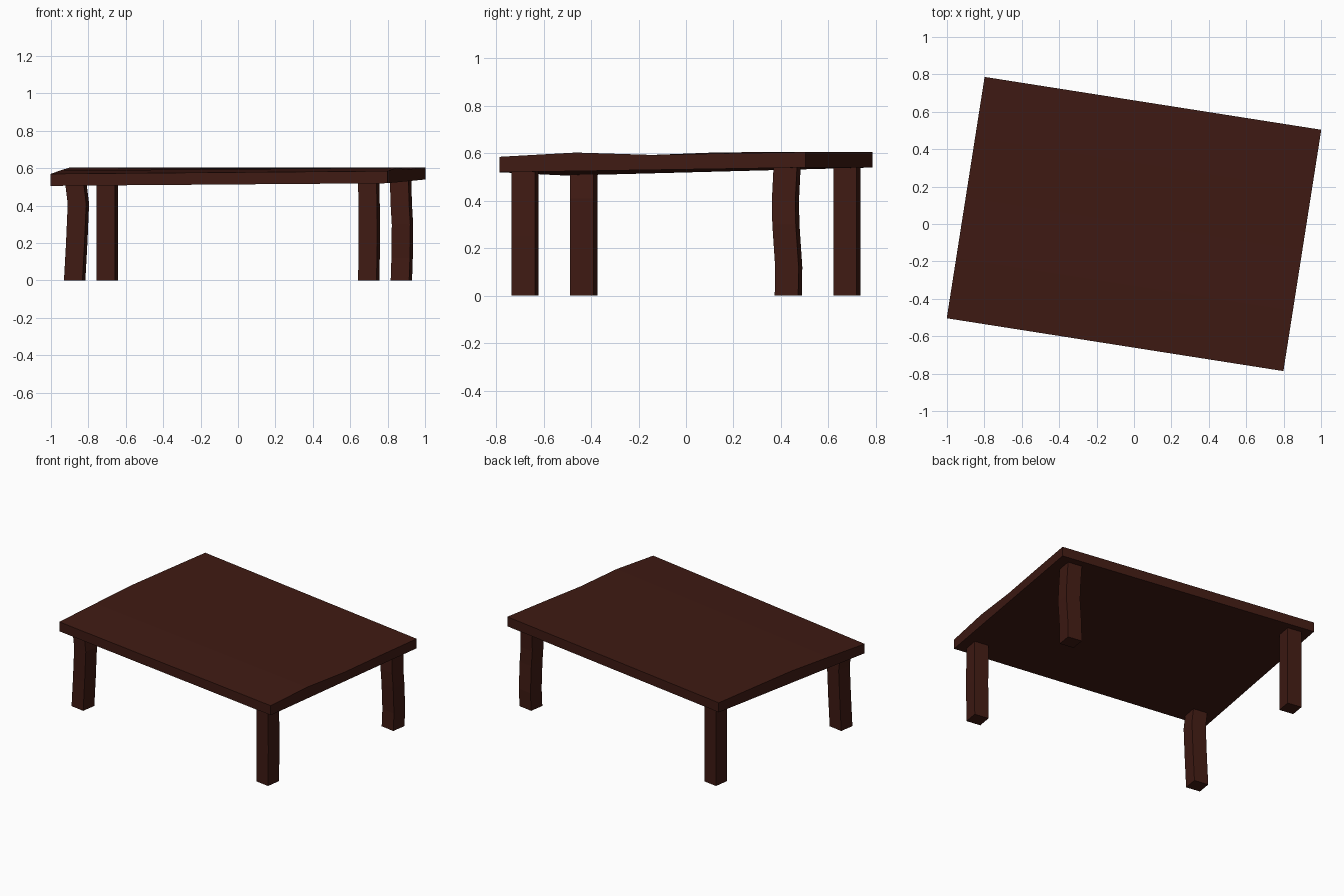
import bpy, bmesh
from math import radians
from mathutils import Matrix, Vector

if "Cube" in bpy.data.objects:
    bpy.data.objects.remove(bpy.data.objects["Cube"])

ROT = Matrix.Rotation(radians(-8.92), 4, 'Z')
HX, HY = 0.911, 0.653      # half size of the table top
LX, LY, LEG = 0.796, 0.561, 0.05   # leg positions and half width

wood = bpy.data.materials.new("dark_wood")
wood.diffuse_color = (0.05, 0.0105, 0.0065, 1)
wood.use_nodes = True
wood.node_tree.nodes["Principled BSDF"].inputs["Base Color"].default_value = wood.diffuse_color


def loft(name, rings):
    """Skin a list of equal-length point rings and cap both ends."""
    bm = bmesh.new()
    vs = [[bm.verts.new(p) for p in r] for r in rings]
    n = len(vs[0])
    for a, b in zip(vs, vs[1:]):
        for i in range(n):
            j = (i + 1) % n
            bm.faces.new((a[i], a[j], b[j], b[i]))
    bm.faces.new(vs[0])
    bm.faces.new(vs[-1])
    bmesh.ops.recalc_face_normals(bm, faces=bm.faces)
    mesh = bpy.data.meshes.new(name)
    bm.to_mesh(mesh)
    bm.free()
    mesh.materials.append(wood)
    ob = bpy.data.objects.new(name, mesh)
    bpy.context.collection.objects.link(ob)
    return ob


# Table top: two warped end profiles, heights listed front to back
def end_profile(x, tops, front_bottom, back_bottom):
    n = len(tops) - 1
    pts = [(x, -HY + 2 * HY * i / n, z) for i, z in enumerate(tops)]
    pts += [(x, HY, back_bottom), (x, -HY, front_bottom)]
    return [ROT @ Vector(p) for p in pts]


loft("table_top", [
    end_profile(-HX, (0.57, 0.588, 0.604, 0.605, 0.605), 0.506, 0.54),
    end_profile(HX, (0.585, 0.603, 0.593, 0.6, 0.605), 0.52, 0.54),
])


# Legs: square section following a slightly bent path of (dx, dy, z)
def leg(name, sx, sy, path):
    centre = ROT @ Vector((sx * LX, sy * LY, 0))
    corners = [ROT @ Vector((a * LEG, b * LEG, 0))
               for a, b in ((-1, -1), (1, -1), (1, 1), (-1, 1))]
    loft(name, [[centre + c + Vector(p) for c in corners] for p in path])


leg("front_left_leg", -1, -1,
    [(0, 0, 0), (0.011, 0, 0.2), (0.02, 0, 0.41), (0.006, 0, 0.525)])
leg("front_right_leg", 1, -1, [(0, 0, 0), (0.003, 0, 0.25), (0, 0, 0.54)])
leg("back_left_leg", -1, 1, [(0, 0, 0), (0, 0, 0.56)])
leg("back_right_leg", 1, 1,
    [(0, 0, 0), (0.004, 0.002, 0.12), (0.006, -0.01, 0.3),
     (0, -0.012, 0.4), (-0.005, -0.004, 0.56)])
